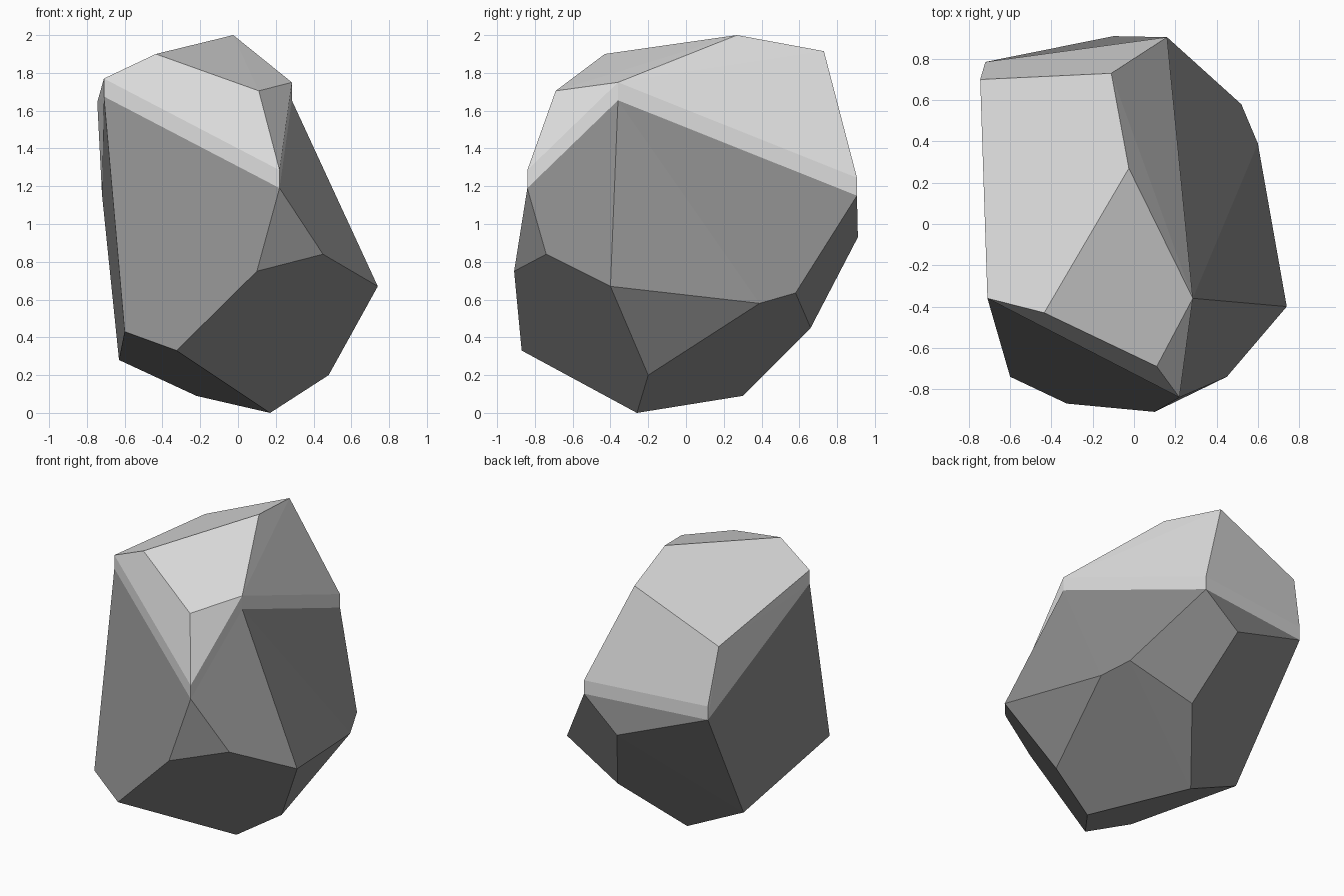
import bpy, bmesh, math

if "Cube" in bpy.data.objects:
    bpy.data.objects.remove(bpy.data.objects["Cube"])

CAP = 0.095  # thickness of the pale top layer


def material(name, grey):
    m = bpy.data.materials.new(name)
    m.diffuse_color = (grey, grey, grey, 1)
    m.use_nodes = True
    m.node_tree.nodes["Principled BSDF"].inputs["Base Color"].default_value = m.diffuse_color
    return m


def hull(name, points, mat):
    """Flat-faced convex stone through the given corner points."""
    bm = bmesh.new()
    for p in points:
        bm.verts.new(p)
    res = bmesh.ops.convex_hull(bm, input=bm.verts[:])
    inner = {g for g in res["geom_interior"] + res["geom_unused"]
             if isinstance(g, bmesh.types.BMVert)}
    bmesh.ops.delete(bm, geom=list(inner), context='VERTS')
    bmesh.ops.dissolve_limit(bm, angle_limit=math.radians(1.5),
                             verts=bm.verts[:], edges=bm.edges[:])
    bmesh.ops.recalc_face_normals(bm, faces=bm.faces[:])
    me = bpy.data.meshes.new(name)
    bm.to_mesh(me)
    bm.free()
    me.materials.append(mat)
    ob = bpy.data.objects.new(name, me)
    bpy.context.collection.objects.link(ob)
    return ob


# corners where the pale cap meets the stone
rim = [(-0.71, -0.36, 1.675), (0.22, -0.84, 1.19), (0.285, -0.36, 1.655),
       (0.16, 0.905, 1.15), (-0.72, 0.785, 1.155)]

# corners of the stone below the cap
lower = [(0.45, -0.74, 0.84), (0.10, -0.91, 0.75), (0.74, -0.40, 0.67),
         (-0.325, -0.87, 0.33), (-0.60, -0.74, 0.43), (-0.63, 0.26, 0.28),
         (-0.22, 0.30, 0.09), (0.17, -0.26, 0.0), (0.48, -0.20, 0.20),
         (0.60, 0.39, 0.58), (0.52, 0.58, 0.635), (0.07, 0.66, 0.45),
         (-0.10, 0.91, 0.93)]

# corners of the cap above its rim
upper = [(-0.025, 0.27, 2.0), (-0.435, -0.43, 1.90), (-0.11, 0.73, 1.915),
         (0.11, -0.69, 1.705), (-0.745, 0.70, 1.645)]

hull("rock_body", lower + rim, material("dark grey stone", 0.27))
raised = [(x, y, z + CAP) for x, y, z in rim]
hull("rock_cap", upper + raised + rim, material("pale grey cap", 0.75))
